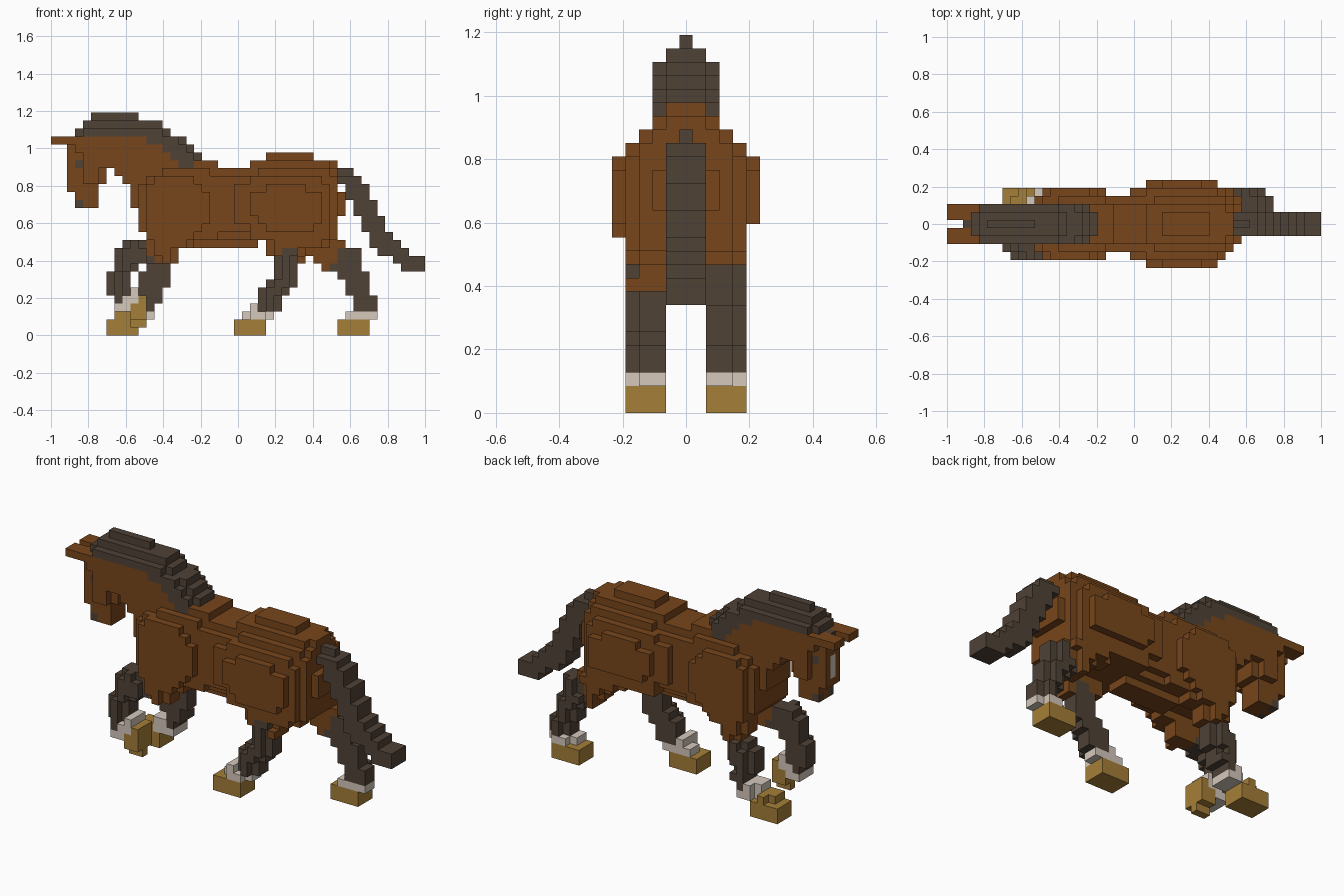
import bpy
import bmesh

if "Cube" in bpy.data.objects:
    bpy.data.objects.remove(bpy.data.objects["Cube"], do_unlink=True)

V = 2 / 47  # block size

COLOURS = {
    "brown": (0.188, 0.061, 0.011),
    "dark": (0.080, 0.054, 0.037),
    "sock": (0.660, 0.580, 0.500),
    "hoof": (0.375, 0.210, 0.040),
}
NAMES = {"brown": "brown_coat", "dark": "dark_hair",
         "sock": "pale_sock", "hoof": "tan_hoof"}
MATS = {}
for key, rgb in COLOURS.items():
    m = bpy.data.materials.new(NAMES[key])
    m.use_nodes = True
    m.diffuse_color = (*rgb, 1)
    bsdf = m.node_tree.nodes["Principled BSDF"]
    bsdf.inputs["Base Color"].default_value = (*rgb, 1)
    bsdf.inputs["Roughness"].default_value = 0.9
    MATS[key] = m
KEYS = list(COLOURS)

cells = {}  # (column, depth, row) -> (part, colour); first part to claim wins


def fill(part, colour, boxes, depths=None):
    """Boxes are (row0, row1, col0, col1[, half_width])."""
    for b in boxes:
        js = depths if depths else range(-b[4], b[4] + 1)
        for k in range(b[0], b[1] + 1):
            for i in range(b[2], b[3] + 1):
                for j in js:
                    cells.setdefault((i, j, k), (part, colour))


def rounded_leg(part, colour, boxes, depths):
    """Leg blocks whose outer layer is one block shorter at each end."""
    fill(part, colour, boxes, depths[1:])
    fill(part, colour, [(a, b, c + 1, d - 1) if d - c > 1 else (a, b, c, d)
                        for a, b, c, d in boxes], depths[:1])


# Eyes, nostrils and the pale blaze on the face
fill("head", "dark", [(21, 21, 3, 3)], (-1, 1))
fill("head", "dark", [(16, 16, 3, 3)], (-1, 1))
fill("head", "sock", [(19, 21, 2, 2)], (0,))

# Mane, stepping down along the crest with a rounded end on each step
fill("mane", "dark", [
    (27, 27, 5, 10, 0), (26, 26, 4, 13, 1), (25, 25, 4, 13, 2),
    (25, 25, 3, 14, 1), (24, 24, 2, 2, 0), (24, 24, 12, 15, 2),
    (24, 24, 12, 16, 1), (23, 23, 14, 16, 2), (23, 23, 14, 17, 1),
    (22, 22, 15, 17, 2), (22, 22, 15, 18, 1), (21, 21, 16, 17, 2),
    (21, 21, 18, 18, 1),
])

# Tail
fill("tail", "dark", [
    (20, 20, 36, 37, 0), (19, 19, 36, 38, 1), (17, 18, 37, 39, 1),
    (15, 16, 38, 40, 1), (13, 14, 39, 41, 1), (12, 12, 40, 42, 1),
    (11, 11, 40, 43, 1), (10, 10, 41, 44, 1), (9, 9, 43, 46, 1),
    (8, 8, 44, 46, 1),
])

# Ears and head
fill("ears", "brown", [(24, 24, 0, 2)], (-2, -1, 1, 2))
fill("head", "brown", [
    (24, 24, 3, 11, 2), (23, 23, 3, 8, 2), (21, 22, 4, 8, 2),
    (19, 20, 4, 5, 2), (19, 22, 3, 6, 1), (18, 23, 2, 5, 1),
    (16, 17, 3, 5, 1),
])

# Neck
fill("neck", "brown", [
    (23, 23, 7, 13, 2), (22, 22, 7, 14, 2), (21, 21, 7, 20, 2),
    (20, 20, 8, 16, 2), (19, 19, 9, 16, 2), (16, 18, 10, 16, 2),
])

# Torso: trunk, shoulder bulge and rump bulge
fill("torso", "brown", [
    (22, 22, 27, 32, 1), (21, 21, 25, 34, 2), (21, 21, 35, 35, 1),
    (20, 20, 17, 35, 2), (20, 20, 26, 34, 3), (20, 20, 14, 19, 3),
    (19, 19, 12, 35, 3), (13, 18, 11, 35, 3), (15, 17, 36, 36, 2),
    (12, 12, 12, 35, 2), (12, 12, 12, 20, 3), (12, 12, 27, 35, 3),
    (11, 11, 18, 25, 1),
    (19, 19, 13, 17, 4), (13, 18, 12, 18, 4), (14, 17, 12, 19, 4),
    (12, 12, 12, 17, 4),
    (19, 19, 25, 33, 4), (14, 18, 23, 34, 4), (12, 13, 25, 34, 4),
    (18, 18, 27, 31, 5), (17, 17, 25, 33, 5), (15, 16, 25, 33, 5),
    (14, 14, 26, 33, 5),
])
fill("torso", "brown", [(13, 13, 27, 32)], (-5,))

RIGHT, LEFT = (-4, -3, -2), (4, 3, 2)  # outer layer first

# Upper front legs
for name, js in (("right", RIGHT), ("left", LEFT)):
    rounded_leg(name + "_shoulder", "brown",
                [(11, 11, 12, 17), (10, 10, 12, 15), (9, 9, 13, 15)], js)

# Right front leg, raised with a folded hoof
p = "right_front_leg"
rounded_leg(p, "dark", [(11, 11, 9, 11), (9, 10, 8, 12), (8, 8, 8, 10),
                        (5, 7, 7, 9), (4, 4, 8, 8)], RIGHT)
fill(p, "sock", [(5, 5, 10, 10), (4, 4, 9, 10), (3, 3, 8, 9)], RIGHT)
fill(p, "hoof", [(4, 4, 11, 11), (2, 3, 10, 11)], RIGHT)
fill(p, "hoof", [(1, 1, 10, 11)], RIGHT[1:2])

# Left front leg, hoof reaching forward
p = "left_front_leg"
rounded_leg(p, "dark", [(8, 8, 12, 14), (6, 7, 11, 14), (5, 5, 11, 13),
                        (4, 4, 12, 13), (3, 3, 12, 12)], LEFT)
fill(p, "sock", [(2, 2, 11, 12), (3, 3, 11, 11)], LEFT)
fill(p, "sock", [(2, 3, 10, 10)], LEFT[1:])
fill(p, "hoof", [(0, 1, 7, 10)], LEFT)
rounded_leg(p, "hoof", [(2, 2, 8, 10)], LEFT)

# Right hind leg, stepping under the belly
p = "right_hind_leg"
rounded_leg(p, "dark", [(10, 10, 29, 30), (7, 9, 28, 30), (6, 6, 27, 30),
                        (5, 5, 26, 29), (3, 4, 26, 28)], RIGHT)
rounded_leg(p, "brown", [(11, 11, 27, 34), (10, 10, 27, 31),
                         (9, 9, 31, 31)], RIGHT)
rounded_leg(p, "sock", [(3, 3, 25, 25), (2, 2, 24, 27)], RIGHT)
fill(p, "hoof", [(0, 1, 23, 26)], RIGHT)

# Left hind leg, stretched back
p = "left_hind_leg"
rounded_leg(p, "dark", [(9, 10, 36, 38), (8, 8, 35, 38), (7, 7, 36, 39),
                        (5, 6, 37, 39), (3, 4, 38, 40)], LEFT)
rounded_leg(p, "brown", [(11, 11, 30, 36), (10, 10, 32, 35),
                         (9, 9, 33, 35), (8, 8, 34, 34)], LEFT)
rounded_leg(p, "sock", [(2, 2, 37, 40)], LEFT)
fill(p, "hoof", [(0, 1, 36, 39)], LEFT)


# Six block sides: neighbour direction and its corner offsets
def side(axis, s):
    u, w = (axis + 1) % 3, (axis + 2) % 3
    quad = []
    for a, b in ((0, 0), (1, 0), (1, 1), (0, 1)):
        c = [0, 0, 0]
        c[axis], c[u], c[w] = (1 if s > 0 else 0), a, b
        quad.append(tuple(c))
    d = [0, 0, 0]
    d[axis] = s
    return tuple(d), quad if s > 0 else quad[::-1]


SIDES = [side(a, s) for a in range(3) for s in (-1, 1)]

# One object per part, made only of exposed block faces
for part in sorted({c[0] for c in cells.values()}):
    bm = bmesh.new()
    verts = {}
    for (i, j, k), (owner, colour) in cells.items():
        if owner != part:
            continue
        for d, quad in SIDES:
            if (i + d[0], j + d[1], k + d[2]) in cells:
                continue
            vs = []
            for c in quad:
                g = (i + c[0], j + c[1], k + c[2])
                if g not in verts:
                    verts[g] = bm.verts.new(
                        (-1 + g[0] * V, (g[1] - 0.5) * V, g[2] * V))
                vs.append(verts[g])
            bm.faces.new(vs).material_index = KEYS.index(colour)
    # Merge coplanar block faces of the same colour
    bmesh.ops.dissolve_limit(bm, angle_limit=0.01, verts=bm.verts[:],
                             edges=bm.edges[:], delimit={"MATERIAL"})
    me = bpy.data.meshes.new(part)
    bm.to_mesh(me)
    bm.free()
    for key in KEYS:
        me.materials.append(MATS[key])
    bpy.context.scene.collection.objects.link(bpy.data.objects.new(part, me))
